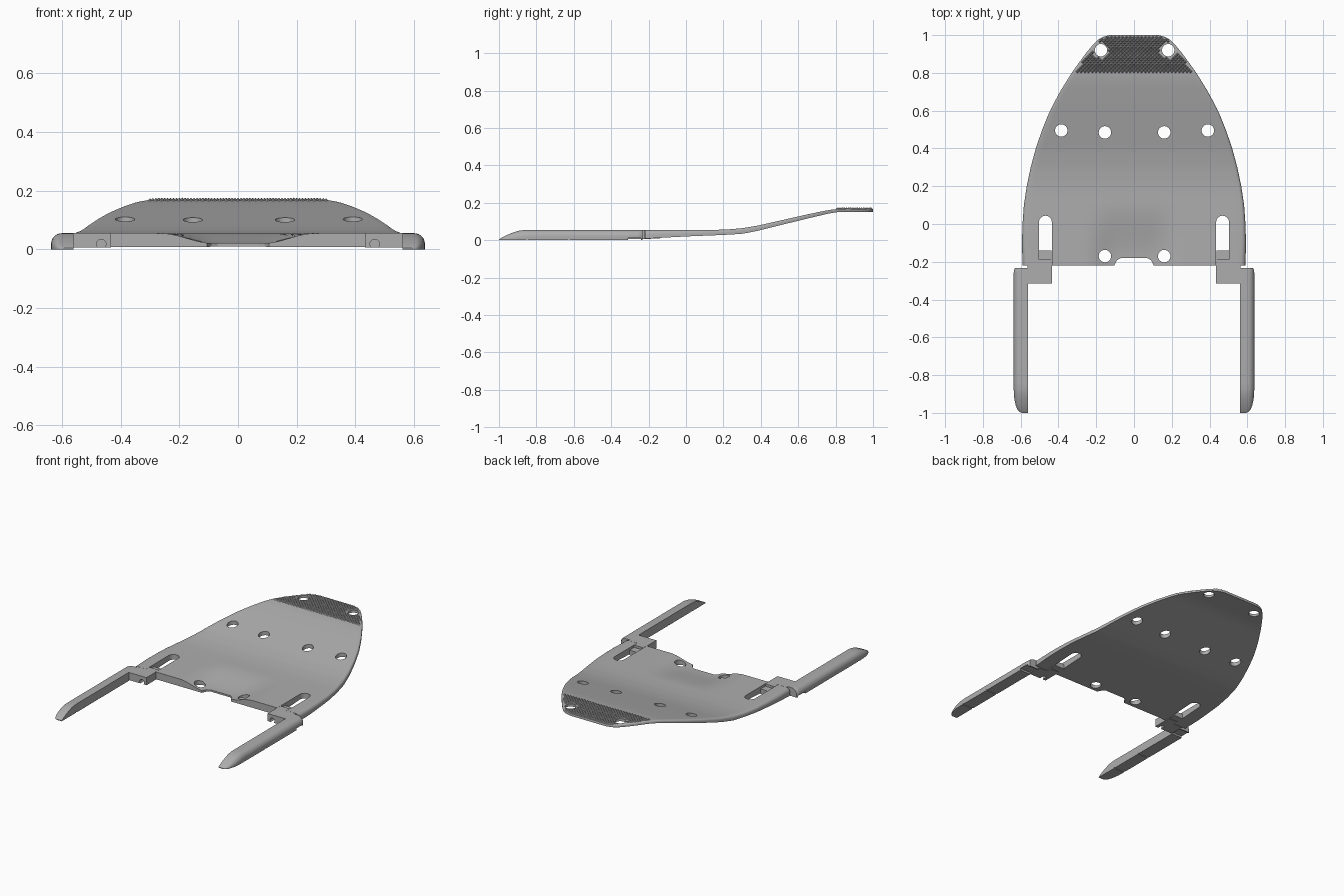
import bpy, bmesh, math

if "Cube" in bpy.data.objects:
    bpy.data.objects.remove(bpy.data.objects["Cube"])

grey = bpy.data.materials.new("mid_grey")
grey.diffuse_color = (0.42, 0.42, 0.42, 1)
grey.use_nodes = True
grey.node_tree.nodes["Principled BSDF"].inputs["Base Color"].default_value = grey.diffuse_color


def lerp(table, t):
    for (a, va), (b, vb) in zip(table, table[1:]):
        if t <= b:
            f = max(0, (t - a) / (b - a))
            return va + (vb - va) * f
    return table[-1][1]


def smooth(a, b, t):
    t = min(1, max(0, (t - a) / (b - a)))
    return t * t * (3 - 2 * t)


def finish(name, bm, angle=30):
    bmesh.ops.recalc_face_normals(bm, faces=bm.faces)
    me = bpy.data.meshes.new(name)
    bm.to_mesh(me)
    bm.free()
    ob = bpy.data.objects.new(name, me)
    bpy.context.collection.objects.link(ob)
    me.materials.append(grey)
    bpy.ops.object.select_all(action='DESELECT')
    ob.select_set(True)
    bpy.context.view_layer.objects.active = ob
    if angle:
        bpy.ops.object.shade_smooth_by_angle(angle=math.radians(angle))
    return ob


def prism(bm, pts, z0, z1):
    lo = [bm.verts.new((x, y, z0)) for x, y in pts]
    hi = [bm.verts.new((x, y, z1)) for x, y in pts]
    n = len(pts)
    bm.faces.new(lo[::-1])
    bm.faces.new(hi)
    for i in range(n):
        bm.faces.new((lo[i], lo[(i + 1) % n], hi[(i + 1) % n], hi[i]))


def box(bm, x0, x1, y0, y1, z0, z1):
    prism(bm, [(x0, y0), (x1, y0), (x1, y1), (x0, y1)], z0, z1)


def cut(ob, cutter):
    mod = ob.modifiers.new("cut", 'BOOLEAN')
    mod.operation, mod.solver, mod.object = 'DIFFERENCE', 'EXACT', cutter
    bpy.context.view_layer.objects.active = ob
    bpy.ops.object.modifier_apply(modifier="cut")
    bpy.data.objects.remove(cutter)
    bpy.ops.object.select_all(action='DESELECT')
    ob.select_set(True)
    bpy.ops.object.shade_smooth_by_angle(angle=math.radians(30))


# Plate outline and side profile
WIDTH = [(-.22, .59), (-.1, .593), (0, .59), (.1, .583), (.2, .568), (.3, .547), (.4, .52),
         (.5, .486), (.6, .445), (.7, .392), (.8, .33), (.9, .258), (.95, .217),
         (.975, .192), (.99, .165), (1, .13)]
TOP = [(-.22, .055), (.15, .055), (.22, .057), (.3, .064), (.38, .077), (.5, .104),
       (.65, .138), (.75, .159), (.8, .166), (.84, .168), (1, .168)]
BOTTOM = [(-.22, .008), (0, .02), (.2, .028), (.3, .034), (.38, .049), (.5, .079),
          (.65, .116), (.77, .144), (.82, .151), (1, .152)]


def top_z(x, y):
    dip = smooth(.26, .09, abs(x)) * smooth(.12, -.19, y)
    return lerp(TOP, y) - .034 * dip


# Curved plate: closed lofted grid
bm = bmesh.new()
ys = [-.22 + .0245 * i for i in range(49)] + [.975, .99, 1]
rows = []
for y in ys:
    w = lerp(WIDTH, y)
    thick = lerp(TOP, y) - lerp(BOTTOM, y)
    r = .55 * thick
    edge = [w - r * (1 - math.sin(math.radians(a))) for a in (90, 67, 45, 22, 0)]
    half = edge + [(w - r) * i / 20 for i in range(19, 0, -1)]
    xs = [-v for v in half] + [0] + half[::-1]
    up, down = [], []
    for x in xs:
        e = max(0, abs(x) - (w - r))
        drop = r - math.sqrt(max(0, r * r - e * e))
        up.append(bm.verts.new((x, y, top_z(x, y) - drop)))
        down.append(bm.verts.new((x, y, lerp(BOTTOM, y))))
    rows.append(up + down[::-1])
n = len(rows[0])
for a, b in zip(rows, rows[1:]):
    for i in range(n):
        bm.faces.new((a[i], a[(i + 1) % n], b[(i + 1) % n], b[i]))
bm.faces.new(rows[0])
bm.faces.new(rows[-1])
plate = finish("curved_plate", bm, 0)

# Bolt holes, side slots and front notch
HOLES = [(s * x + .003, y) for x, y in ((.157, -.17), (.157, .485), (.388, .495), (.178, .92))
         for s in (-1, 1)]
bm = bmesh.new()
ring = [2 * math.pi * i / 24 for i in range(24)]
for hx, hy in HOLES:
    prism(bm, [(hx + .033 * math.cos(a), hy + .033 * math.sin(a)) for a in ring], -.1, .3)
for s in (-1, 1):
    cx = s * .469
    arc = [math.pi * i / 10 for i in range(11)]
    prism(bm, [(cx + .034 * math.cos(a), .01 + .034 * math.sin(a)) for a in arc]
          + [(cx - .034, -.3), (cx + .034, -.3)], -.1, .3)
prism(bm, [(-.13, -.3), (.13, -.3), (.105, -.22), (.09, -.192), (.07, -.18),
           (-.07, -.18), (-.09, -.192), (-.105, -.22)], -.1, .3)
cut(plate, finish("plate_cutter", bm, 0))

# Knurled grip: small pyramids on the tail
bm = bmesh.new()
step, h = .02, .009
for j in range(20):
    y = .808 + j * step / 2
    for i in range(-18, 19):
        x = i * step + (step / 2 if j % 2 else 0)
        if abs(x) + step / 2 > lerp(WIDTH, y) - .006 or y > .99:
            continue
        if any(math.hypot(x - hx, y - hy) < .033 + step / 2 for hx, hy in HOLES):
            continue
        d, z = step / 2, lerp(TOP, y) - .001
        base = [bm.verts.new((x + a, y + b, z)) for a, b in ((d, 0), (0, d), (-d, 0), (0, -d))]
        tip = bm.verts.new((x, y, z + h))
        for k in range(4):
            bm.faces.new((base[k], base[(k + 1) % 4], tip))
finish("knurled_grip", bm, 0)

# Side rails with rounded outer shoulder and tapered tip
LEN = [(-1, .004, .035), (-.992, .009, .049), (-.98, .016, .058), (-.96, .026, .066),
       (-.93, .039, .073), (-.9, .049, .076), (-.87, .054, .077), (-.84, .055, .077),
       (-.26, .055, .077), (-.242, .055, .075), (-.232, .055, .068)]
for s, side in ((-1, "left"), (1, "right")):
    bm = bmesh.new()
    rows = []
    for y, hgt, wid in LEN:
        r = min(.036, hgt * .8)
        pts = [(0, 0), (wid, 0)]
        pts += [(wid - r + r * math.cos(a), hgt - r + r * math.sin(a))
                for a in (math.pi / 2 * i / 8 for i in range(9))]
        pts += [(0, hgt)]
        rows.append([bm.verts.new((s * (.56 + x), y, z)) for x, z in pts])
    n = len(rows[0])
    for a, b in zip(rows, rows[1:]):
        for i in range(n):
            bm.faces.new((a[i], a[(i + 1) % n], b[(i + 1) % n], b[i]))
    bm.faces.new(rows[0])
    bm.faces.new(rows[-1])
    rail = finish(side + "_rail", bm)
    # Shallow relief under the hinge end and grooves across the underside
    bm = bmesh.new()
    for y0, y1, z in ((-.31, -.24, .012), (-.63, -.62, .004), (-.855, -.845, .004)):
        a, b = sorted((s * .55, s * .65))
        box(bm, a, b, y0, y1, -.05, z)
    cut(rail, finish("rail_cutter", bm, 0))

    # Clip block joining rail to plate, with a pin bore
    a, b = sorted((s * .433, s * .565))
    bm = bmesh.new()
    box(bm, a, b, -.316, -.221, .006, .055)
    clip = finish(side + "_clip_block", bm)
    bm = bmesh.new()
    bore = [(s * .466 + .016 * math.cos(t), .018 + .016 * math.sin(t)) for t in ring]
    prism(bm, bore, 0, .05)
    for v in bm.verts:
        x, y, z = v.co
        v.co = (x, -.33 + z, y)
    cut(clip, finish("bore_cutter", bm, 0))

    # Tongue filling the slot mouth
    a, b = sorted((s * .436, s * .502))
    bm = bmesh.new()
    box(bm, a, b, -.222, -.187, .006, .055)
    box(bm, a, b, -.187, -.14, .008, .04)
    finish(side + "_clip_tongue", bm)
